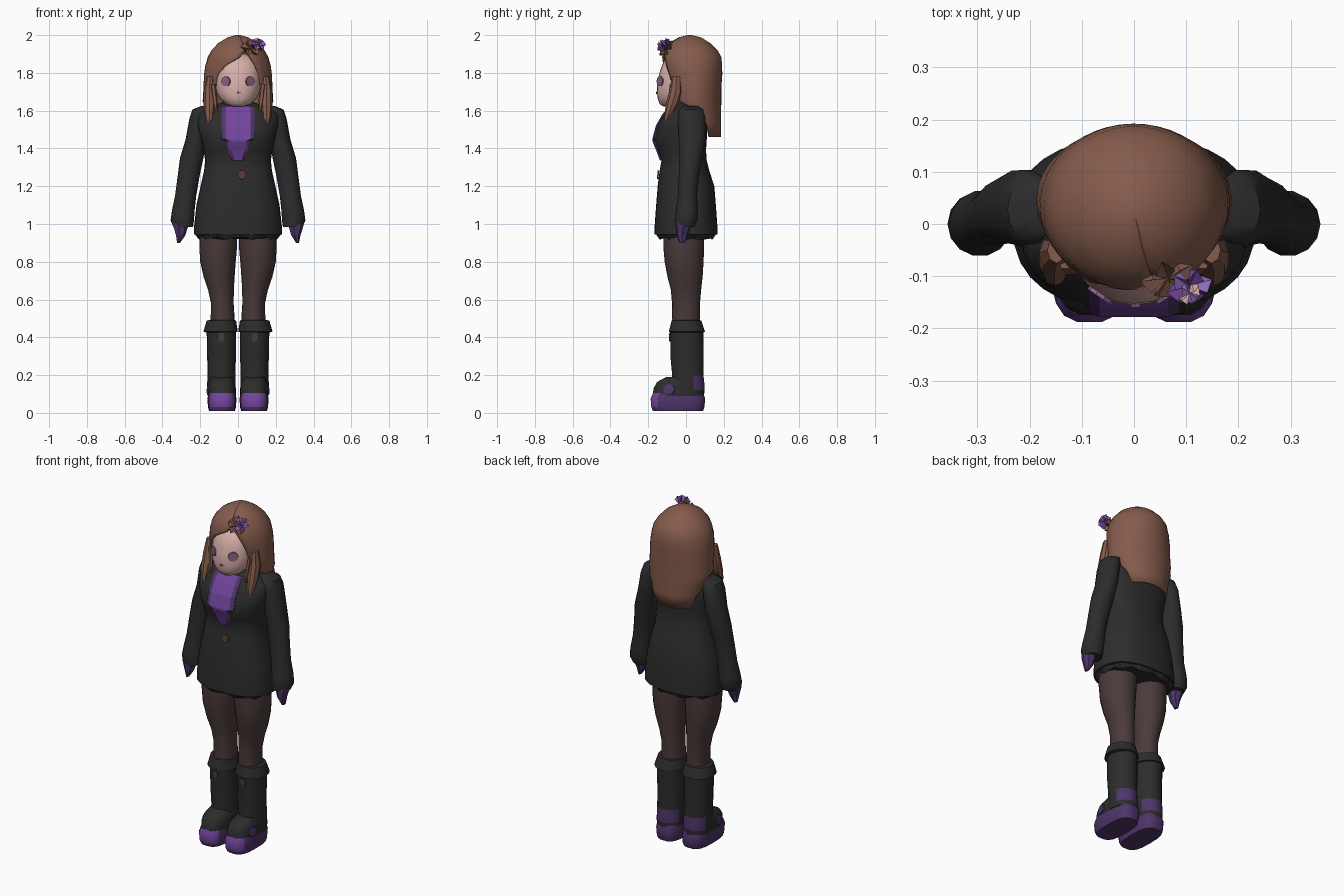
import bpy, bmesh, math
from mathutils import Vector

if "Cube" in bpy.data.objects:
    bpy.data.objects.remove(bpy.data.objects["Cube"], do_unlink=True)


def material(name, rgb):
    m = bpy.data.materials.new(name)
    m.use_nodes = True
    m.diffuse_color = (*rgb, 1)
    bsdf = next(n for n in m.node_tree.nodes if n.type == 'BSDF_PRINCIPLED')
    bsdf.inputs["Base Color"].default_value = (*rgb, 1)
    bsdf.inputs["Roughness"].default_value = 0.8
    return m


HAIR = material("brown hair", (0.235, 0.105, 0.072))
SKIN = material("pale skin", (0.68, 0.43, 0.40))
BLACK = material("black cloth", (0.025, 0.025, 0.025))
TIGHTS = material("sheer tights", (0.068, 0.043, 0.042))
PURPLE = material("purple", (0.17, 0.06, 0.34))
PLUM = material("dark plum", (0.075, 0.035, 0.14))
EYE = material("mauve eyes", (0.26, 0.13, 0.24))
LILAC = material("lilac petals", (0.36, 0.2, 0.66))
BUTTON = material("button brown", (0.10, 0.045, 0.035))


def finish(name, bm, mats, angle=45, rule=None):
    """Turn a bmesh into a shaded object; rule maps a face centre to a material slot."""
    bmesh.ops.recalc_face_normals(bm, faces=bm.faces)
    if rule:
        for f in bm.faces:
            f.material_index = rule(f.calc_center_median())
    me = bpy.data.meshes.new(name)
    bm.to_mesh(me)
    bm.free()
    for m in mats:
        me.materials.append(m)
    ob = bpy.data.objects.new(name, me)
    bpy.context.collection.objects.link(ob)
    bpy.ops.object.select_all(action='DESELECT')
    ob.select_set(True)
    bpy.context.view_layer.objects.active = ob
    if angle:
        bpy.ops.object.shade_smooth_by_angle(angle=math.radians(angle))
    return ob


def loft(name, rings, mats, sides=20, power=2.0, s=1, angle=45, rule=None, wave=0):
    """Stack of rounded rings (z, cx, cy, rx, ry), closed at both ends."""
    bm = bmesh.new()
    loops = []
    for z, cx, cy, rx, ry in rings:
        loop = []
        for i in range(sides):
            a = 2 * math.pi * i / sides
            c, d = math.cos(a), math.sin(a)
            x = math.copysign(abs(c) ** (2 / power), c) * rx
            y = math.copysign(abs(d) ** (2 / power), d) * ry
            loop.append(bm.verts.new((s * cx + x, cy + y, z + wave * (i % 3 - 1))))
        loops.append(loop)
    for p, q in zip(loops, loops[1:]):
        for i in range(sides):
            j = (i + 1) % sides
            bm.faces.new((p[i], p[j], q[j], q[i]))
    bm.faces.new(loops[0])
    bm.faces.new(loops[-1])
    return finish(name, bm, mats, angle, rule)


def disc(name, centre, normal, rx, rz, mat, sides=10, thick=0.008):
    """Thin oval plate facing along normal."""
    n = Vector(normal).normalized()
    u = Vector((0, 0, 1)).cross(n).normalized()
    v = n.cross(u)
    c = Vector(centre)
    bm = bmesh.new()
    rim = [[bm.verts.new(c + n * t + u * rx * math.cos(2 * math.pi * i / sides)
                         + v * rz * math.sin(2 * math.pi * i / sides))
            for i in range(sides)] for t in (-thick / 2, thick / 2)]
    for i in range(sides):
        j = (i + 1) % sides
        bm.faces.new((rim[0][i], rim[0][j], rim[1][j], rim[1][i]))
    bm.faces.new(rim[0])
    bm.faces.new(rim[1])
    return finish(name, bm, [mat], 0)


def blossom(name, centre, normal, count, length, mats, turn=0):
    """Faceted flower of folded petals."""
    n = Vector(normal).normalized()
    u = Vector((0, 0, 1)).cross(n).normalized()
    v = n.cross(u)
    c = Vector(centre)
    bm = bmesh.new()
    for k in range(count):
        a = 2 * math.pi * k / count + turn

        def at(ang, r, h):
            return bm.verts.new(c + (u * math.cos(a + ang) + v * math.sin(a + ang)) * r + n * h)
        base, left, right = at(0, 0, 0.005), at(-0.5, length * .75, 0.02), at(0.5, length * .75, 0.02)
        tip, back = at(0, length, 0.005), at(0, length * .4, -0.02)
        for vs in ((base, left, tip), (base, tip, right), (left, back, tip),
                   (tip, back, right), (base, back, left), (base, right, back)):
            bm.faces.new(vs).material_index = k % len(mats)
    return finish(name, bm, mats, 0)


# Head, neck and collar
loft("head", [(1.622, 0, -.085, .03, .035), (1.635, 0, -.075, .065, .065), (1.665, 0, -.05, .098, .1),
              (1.70, 0, -.035, .116, .12), (1.75, 0, -.03, .122, .122), (1.81, 0, -.02, .122, .118),
              (1.86, 0, -.01, .11, .108), (1.90, 0, 0, .07, .07)], [SKIN], 24, 2.1)
loft("neck", [(1.52, 0, 0, .07, .06), (1.68, 0, -.01, .06, .055)], [SKIN], 16)
loft("collar", [(1.58, 0, 0, .115, .085), (1.645, 0, .01, .085, .065)], [PLUM], 16)
disc("mouth", (0, -.155, 1.695), (0, -1, -.2), .012, .008, EYE, 3)

# Jacket body, skirt and torn hem
loft("jacket", [(.945, 0, 0, .232, .166), (.99, 0, 0, .232, .166), (1.1, 0, 0, .22, .158),
                (1.2, 0, 0, .198, .15), (1.28, 0, -.008, .18, .132), (1.335, 0, -.01, .174, .12),
                (1.39, 0, -.022, .182, .128), (1.45, 0, -.03, .195, .14), (1.52, 0, -.02, .215, .132),
                (1.58, 0, -.008, .215, .11), (1.615, 0, 0, .175, .092), (1.645, 0, .015, .08, .06)],
     [BLACK], 32, 2.4)
loft("hem_frill", [(.925, 0, 0, .205, .146), (.95, 0, 0, .226, .162), (.97, 0, 0, .215, .155)],
     [BLACK], 30, 2.3, angle=0, wave=.008)
disc("jacket_button", (.02, -.148, 1.26), (0, -1, .1), .022, .024, BUTTON)

# Shirt front: flat panel with darker edges, tapering under the bust
bm = bmesh.new()
rows = []
for z, y, w in ((1.625, -.088, .085), (1.58, -.126, .088), (1.52, -.16, .088), (1.45, -.178, .088),
                (1.438, -.178, .06), (1.39, -.158, .05), (1.335, -.138, .03)):
    rows.append([bm.verts.new((x * w, y + (.008 if abs(x) == 1 else 0), z)) for x in (-1, -.75, .75, 1)])
for p, q in zip(rows, rows[1:]):
    for i in range(3):
        bm.faces.new((p[i], q[i], q[i + 1], p[i + 1]))
shirt = finish("shirt_front", bm, [PURPLE, PLUM], 0, lambda c: int(abs(c.x) > .05 or c.z < 1.36))
shirt.modifiers.new("thickness", 'SOLIDIFY').thickness = .008

# Paired limbs, boots and face details
for s, side in ((1, "left"), (-1, "right")):
    loft(side + "_sleeve", [(1.625, .165, .025, .03, .04), (1.605, .19, .028, .052, .065),
                            (1.56, .205, .03, .052, .075), (1.45, .222, .032, .055, .072),
                            (1.35, .245, .025, .062, .062), (1.25, .262, .015, .058, .055),
                            (1.15, .277, .008, .056, .052), (1.07, .29, .005, .06, .06),
                            (1.02, .295, 0, .062, .062), (.985, .29, -.005, .052, .052)], [BLACK], 14, s=s)
    loft(side + "_hand", [(1.02, .31, -.01, .043, .04), (.985, .305, -.015, .04, .042),
                          (.94, .305, -.02, .026, .03), (.90, .315, -.02, .008, .015)],
         [PLUM], 7, s=s, angle=0)
    loft(side + "_leg", [(.97, .105, -.012, .1, .108), (.88, .105, -.012, .1, .108),
                         (.8, .106, -.01, .094, .103), (.72, .1, -.005, .082, .093),
                         (.65, .09, 0, .068, .08), (.58, .083, 0, .06, .074),
                         (.44, .08, 0, .066, .072)], [TIGHTS], 20, s=s)
    loft(side + "_boot_cuff", [(.425, .09, .005, .074, .085), (.43, .092, .005, .091, .097),
                               (.488, .088, .002, .078, .08), (.492, .085, 0, .066, .073)],
         [BLACK], 18, s=s, angle=30)
    loft(side + "_boot_shaft", [(.09, .088, .015, .074, .082), (.12, .088, .012, .075, .087),
                                (.16, .088, .01, .075, .088), (.195, .088, .01, .074, .084),
                                (.3, .087, .005, .076, .089), (.43, .088, .005, .078, .09)],
         [BLACK, PLUM], 18, s=s, rule=lambda c: int(.12 < c.z < .18 and c.y > .03))
    loft(side + "_boot_foot", [(.085, .085, -.042, .074, .135), (.13, .085, -.042, .074, .132),
                               (.165, .086, -.035, .068, .118), (.19, .087, -.02, .052, .085)],
         [BLACK], 18, 2.6, s=s)
    loft(side + "_boot_sole", [(.01, .085, -.042, .068, .134), (.03, .085, -.043, .074, .142),
                               (.075, .085, -.043, .077, .146), (.105, .085, -.042, .070, .134)],
         [PURPLE, PLUM], 18, 3.0, s=s, angle=30, rule=lambda c: int(c.y > -.15 or c.z < .03))
    disc(side + "_boot_side_patch", (s * .156, -.09, .125), (s, -.2, .1), .032, .03, PLUM, 7)
    disc(side + "_boot_spot", (s * .09, -.085, .40), (0, -1, 0), .02, .025, TIGHTS, 6)
    disc(side + "_eye", (s * .064, -.137, 1.755), (s * .58, -.84, 0), .028, .027, EYE)
    # Hair locks hanging beside the face
    loft(side + "_front_lock", [(1.53, .155, -.105, .008, .008), (1.56, .152, -.1, .022, .018),
                                (1.63, .152, -.075, .03, .032), (1.70, .152, -.055, .03, .035),
                                (1.78, .148, -.05, .018, .025)], [HAIR], 8, s=s, angle=35)
    loft(side + "_inner_lock", [(1.60, .115, -.09, .006, .008), (1.65, .122, -.085, .014, .014),
                                (1.74, .132, -.07, .014, .018)], [HAIR], 6, s=s, angle=35)

# Hair shell: arcs open around the face (z, cy, rx, ry, opening on +x, opening on -x)
bm = bmesh.new()
loops = []
steps = 36
for z, cy, rx, ry, r, l in ((2.0, .02, .012, .012, 15, -15), (1.988, .02, .055, .06, 15, -15),
                            (1.958, .02, .105, .108, 15, -15), (1.92, .025, .14, .142, 17, -15),
                            (1.885, .03, .16, .157, 24, -4), (1.84, .03, .173, .162, 33, 22),
                            (1.79, .035, .18, .157, 38, 36), (1.72, .04, .183, .147, 42, 42),
                            (1.65, .045, .187, .142, 55, 55), (1.60, .06, .18, .126, 92, 92),
                            (1.53, .07, .155, .116, 110, 110), (1.46, .075, .14, .11, 118, 118)):
    loop = []
    for i in range(steps + 1):
        a = math.radians(r + (360 - l - r) * i / steps)
        loop.append(bm.verts.new((rx * math.sin(a), cy - ry * math.cos(a), z)))
    loops.append(loop)
for p, q in zip(loops, loops[1:]):
    for i in range(steps):
        bm.faces.new((p[i], p[i + 1], q[i + 1], q[i]))
bm.faces.new(loops[0][:-1])
hair = finish("hair", bm, [HAIR], 50)
if hair.data.polygons[-1].normal.z < 0:
    hair.data.flip_normals()
solid = hair.modifiers.new("thickness", 'SOLIDIFY')
solid.thickness = .014
solid.offset = -1

# Hair ornament: brown tuft behind a faceted flower
blossom("hair_tuft", (.065, -.10, 1.925), (.2, -.75, .6), 5, .055, [HAIR], .4)
blossom("flower_outer", (.105, -.115, 1.945), (.2, -.7, .65), 6, .045, [LILAC, PURPLE])
blossom("flower_inner", (.105, -.128, 1.952), (.2, -.7, .65), 4, .024, [SKIN, LILAC], .5)
